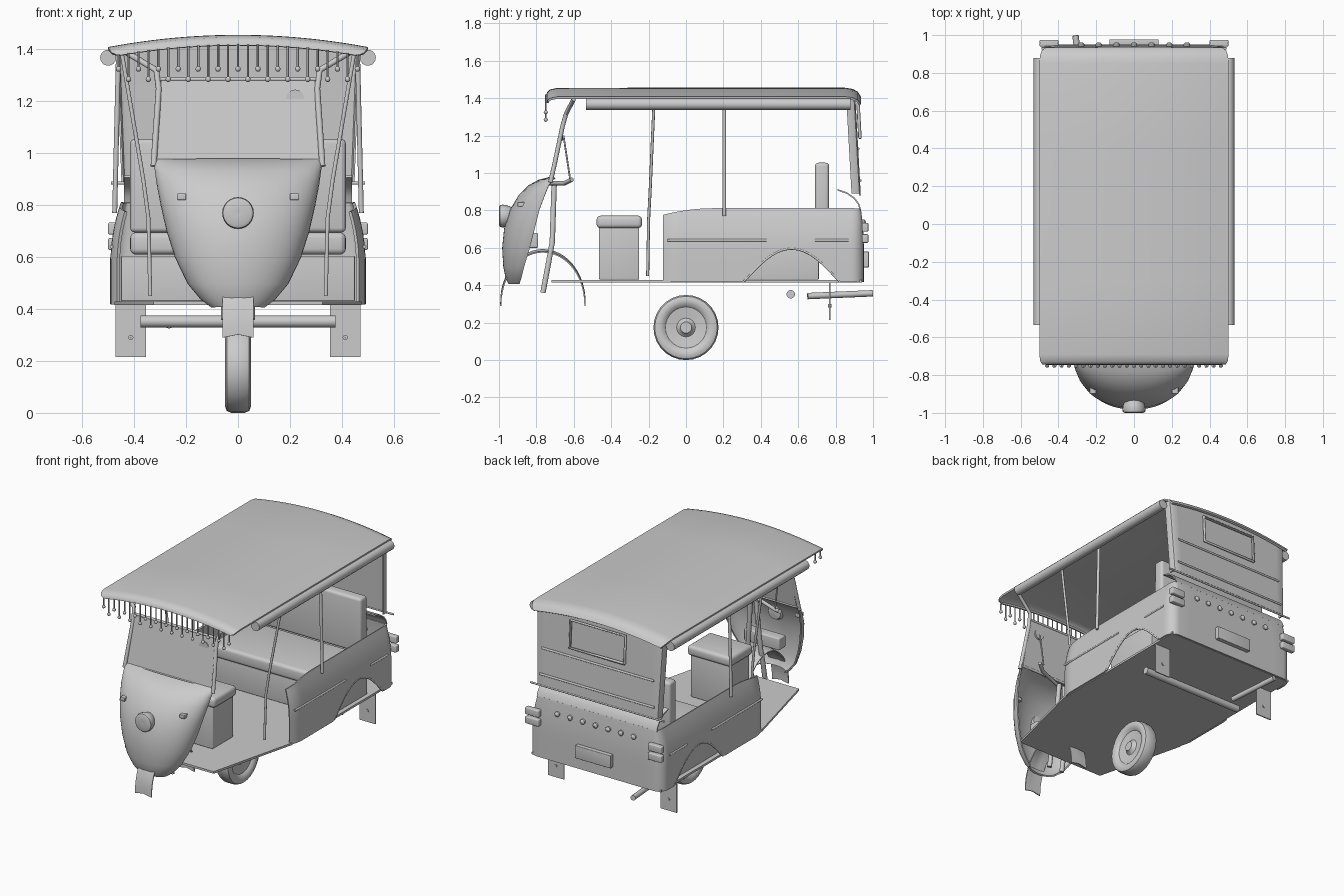
import bpy, bmesh
from math import pi, sin, cos, radians
from mathutils import Vector, Matrix

if "Cube" in bpy.data.objects:
    bpy.data.objects.remove(bpy.data.objects["Cube"])


def obj(name, verts, faces):
    me = bpy.data.meshes.new(name)
    me.from_pydata(verts, [], faces)
    bm = bmesh.new()
    bm.from_mesh(me)
    bmesh.ops.recalc_face_normals(bm, faces=bm.faces)
    bm.to_mesh(me)
    bm.free()
    ob = bpy.data.objects.new(name, me)
    bpy.context.collection.objects.link(ob)
    return ob


def grid(name, rows, thick=0.01, closed=False):
    n, m = len(rows), len(rows[0])
    faces = [(i * m + j, i * m + (j + 1) % m, (i + 1) * m + (j + 1) % m, (i + 1) * m + j)
             for i in range(n - 1) for j in range(m if closed else m - 1)]
    ob = obj(name, [p for r in rows for p in r], faces)
    if thick:
        s = ob.modifiers.new("thickness", 'SOLIDIFY')
        s.thickness, s.offset = thick, 0
    return ob


def box(name, x, y, z, bevel=0.0):
    v = [(a, b, c) for a in x for b in y for c in z]
    f = [(0, 1, 3, 2), (4, 6, 7, 5), (0, 4, 5, 1), (2, 3, 7, 6), (0, 2, 6, 4), (1, 5, 7, 3)]
    ob = obj(name, v, f)
    if bevel:
        b = ob.modifiers.new("bevel", 'BEVEL')
        b.width, b.segments = bevel, 4
    return ob


def tubes(name, paths, r, res=3):
    cu = bpy.data.curves.new(name, 'CURVE')
    cu.dimensions = '3D'
    cu.bevel_depth, cu.bevel_resolution, cu.use_fill_caps = r, res, True
    for path in paths:
        sp = cu.splines.new('POLY')
        sp.points.add(len(path) - 1)
        for p, co in zip(sp.points, path):
            p.co = (*co, 1)
    ob = bpy.data.objects.new(name, cu)
    bpy.context.collection.objects.link(ob)
    return ob


def lathe(name, profile, centre, axis, seg=24):
    # profile: (distance along axis, radius)
    c, rows = Vector(centre), []
    for d, r in profile:
        ring = []
        for k in range(seg):
            a = 2 * pi * k / seg
            u, v = r * cos(a), r * sin(a)
            ring.append(tuple(c + Vector((d, u, v) if axis == 'x' else (u, d, v))))
        rows.append(ring)
    return grid(name, rows, 0, True)


def sides(path):
    return [path, [(-x, y, z) for x, y, z in path]]


def spread(a, b, n):
    return [a + (b - a) * i / n for i in range(n + 1)]


# domed roof with rolled front and rear edges
def roof_z(x):
    return 1.45 - 0.047 * (x / 0.5) ** 2

ends = [(-.74, .035, .46), (-.738, .022, .485), (-.725, .009, .495), (-.69, .001, .5), (-.3, 0, .5), (.4, 0, .5),
        (.85, 0, .5), (.89, .006, .497), (.915, .02, .487), (.93, .045, .465)]
rows = [[(w * t, y, roof_z(w * t) - d) for t in spread(-1, 1, 24)] for y, d, w in ends]
grid("roof", rows, 0.012)

# rolled side curtains
for s in (-1, 1):
    tubes("rolled_curtain", [[(s * .5, -.535, 1.368), (s * .5, .88, 1.368)]], .031, 5)

# fringe along the front of the roof
strings, bm = [], bmesh.new()
for i, x in enumerate(spread(-.46, .46, 24)):
    low = 1.285 if i % 2 else 1.325
    strings.append([(x, -.75, roof_z(x) - .03), (x, -.75, low)])
    bmesh.ops.create_uvsphere(bm, u_segments=10, v_segments=6, radius=.011, matrix=Matrix.Translation((x, -.75, low)))
tubes("fringe_strings", strings, .0045, 1)
balls = obj("fringe_balls", [], [])
bm.to_mesh(balls.data)
bm.free()

# rear canvas wrapped around the corners
rows = []
for z in (.89, 1.05, 1.25, 1.38, 1.43):
    t = (z - .89) / .54
    w, y = .445 + .02 * t, .93 - .03 * t
    half = [(w, y - .045), (w, y - .02), (w - .006, y - .006), (w - .02, y)]
    plan = half + [(x, y) for x in spread(w - .06, -w + .06, 12)] + [(-a, b) for a, b in half[::-1]]
    rows.append([(x, b, min(z, roof_z(x) - .01)) for x, b in plan])
grid("rear_canvas", rows, .008)
tubes("rear_window_frame", [[(-.2, .93, 1.19), (.2, .93, 1.19), (.2, .92, 1.37), (-.2, .92, 1.37), (-.2, .93, 1.19)]], .009)
tubes("canvas_straps", [[(-.41, .922, 1.13), (.41, .922, 1.13)], [(-.42, .932, .96), (.42, .932, .96)]], .007)
tubes("canvas_hem", [[(-.49, .93, .885), (.49, .93, .885)]], .006)

# nose shell: z, edge y, centre y, half width
sect = [(.41, -.89, -.945, .10), (.44, -.88, -.96, .14), (.5, -.865, -.972, .19), (.6, -.835, -.978, .238),
        (.7, -.81, -.968, .27), (.8, -.785, -.938, .293), (.88, -.755, -.89, .308), (.93, -.735, -.84, .315),
        (.96, -.715, -.785, .32), (.974, -.70, -.73, .322)]
rows = [[(w * cos(a), e + (f - e) * sin(a), z) for a in spread(0, pi, 24)] for z, e, f, w in sect]
grid("nose_shell", rows, .01)
lathe("headlight", [(.07, .001), (.065, .045), (.03, .058), (.01, .061), (-.005, .058), (-.01, .048), (-.006, .001)],
      (0, -.99, .77), 'y')
for s in (-1, 1):
    box("nose_indicator", (s * .2, s * .235), (-.9, -.855), (.82, .845), .004)
box("dash_box", (-.13, .13), (-.86, -.79), (.6, .68), .008)

# windscreen and its posts
grid("windscreen", [[(-.315, -.712, .97), (.315, -.712, .97)], [(-.295, -.655, 1.285), (.295, -.655, 1.285)]], .008)
tubes("windscreen_posts", sides([(.325, -.725, .95), (.318, -.70, 1.06), (.305, -.66, 1.25), (.315, -.64, 1.32),
                                 (.44, -.60, 1.395)]), .012)
tubes("windscreen_rails", [[(-.325, -.712, .97), (.325, -.712, .97)], [(-.3, -.655, 1.285), (.3, -.655, 1.285)]], .008)

# steering fork, handlebar and mirror rods
tubes("fork", sides([(.05, -.765, .36), (.05, -.735, .52), (.045, -.715, .63), (.02, -.705, .94)]), .015)
tubes("handlebar", [[(-.26, -.61, .965), (-.2, -.65, .945), (0, -.73, .945), (.2, -.65, .945), (.26, -.61, .965)]], .012)
tubes("mirror_rods", sides([(.22, -.62, .97), (.22, -.655, 1.2)]), .005)
lathe("mirror", [(-.008, .001), (-.008, .035), (.008, .035), (.008, .001)], (.22, -.665, 1.21), 'y')

# front mudguard arc
rows = [[(x, -.765 + .225 * cos(a), .31 + .28 * sin(a) - abs(x) * .2) for x in spread(-.06, .06, 6)]
        for a in spread(-.03, pi + .03, 24)]
grid("front_mudguard", rows, .007)

# wheel with tyre, rim and hub
lathe("tyre", [(-.03, .11), (-.045, .125), (-.05, .15), (-.043, .167), (-.025, .174), (.025, .174), (.043, .167),
               (.05, .15), (.045, .125), (.03, .11)], (0, 0, .174), 'x', 28)
lathe("wheel_disc", [(-.045, .001), (-.045, .03), (-.035, .034), (-.022, .05), (-.03, .112), (.03, .112), (.022, .05),
                     (.035, .034), (.045, .03), (.045, .001)], (0, 0, .174), 'x', 28)

# floor tapering to the front
plan = [(.475, .94), (.475, -.12), (.325, -.72)]
grid("floor", [[(x, y, .422) for x, y in plan], [(-x, y, .422) for x, y in plan]], .014)

# seats
box("driver_seat_base", (-.14, .14), (-.465, -.25), (.43, .71), .006)
box("driver_seat_cushion", (-.16, .16), (-.478, -.235), (.705, .772), .022)
box("rear_seat_base", (-.45, .45), (.31, .71), (.43, .605), .005)
box("rear_seat_cushion", (-.415, .415), (.29, .71), (.61, .695), .022)
box("rear_backrest", (-.415, .415), (.69, .765), (.695, 1.055), .018)

# rear tub with wheel arches cut into its lower edge
half = [(.485, y, 1, 0) for y in spread(-.12, .87, 48)]
half += [(.425 + .06 * cos(a), .885 + .06 * sin(a), cos(a), sin(a)) for a in spread(0, pi / 2, 6)]
path = half + [(x, .945, 0, 1) for x in spread(.34, -.34, 8)] + [(-x, y, -n, m) for x, y, n, m in half[::-1]]


def arch(y):
    t = min(1, abs(y - .565) / .262)
    return .417 + .178 * (1 - t * t) ** 1.2

rows = []
for k in spread(0, 1, 10):
    row = []
    for x, y, nx, ny in path:
        lo, hi = arch(y), .81 - .035 * max(0, (.15 - y) / .27) ** 2
        z = lo + (hi - lo) * k
        inset = .04 * max(0, (z - .58) / .23) ** 2 + .025 * max(0, (-.03 - y) / .09) ** 2
        row.append((x - nx * inset, y - ny * inset * .4, z))
    rows.append(row)
grid("rear_tub", rows, .012)
grid("rear_ledge", [[(x, y, z) for x in spread(-.44, .44, 4)] for y, z in
                    [(.932, .805), (.922, .835), (.9, .865), (.86, .893), (.81, .91)]], .008)
tubes("arch_lips", sides([(.487, y, arch(y)) for y in spread(.31, .82, 28)]), .006)
tubes("side_trim", sides([(.487, -.1, .64), (.487, .43, .64)]) + sides([(.487, .69, .64), (.487, .87, .64)]), .007)

# canopy posts
tubes("front_posts", sides([(.338, -.205, .45), (.345, -.2, .75), (.365, -.192, .9), (.45, -.17, 1.4)]), .008)
tubes("middle_posts", sides([(.475, .205, .77), (.46, .205, 1.4)]), .01)

# tail lights, number plate, studs
for s in (-1, 1):
    for z in (.65, .71):
        box("tail_light", (s * .4, s * .5), (.94, .975), (z - .023, z + .023), .006)
box("rear_plate", (-.13, .13), (.945, .978), (.495, .58), .004)
for x in spread(-.28, .28, 6):
    lathe("rear_stud", [(-.03, .017), (.008, .017), (.015, .01), (.017, .001)], (x, .945, .735), 'y', 12)

# mud flaps, axle, exhaust
for s in (-1, 1):
    box("mud_flap", (s * .355, s * .472), (.765, .773), (.215, .42))
    lathe("flap_stud", [(-.01, .001), (-.01, .01), (.01, .01), (.01, .001)], (s * .413, .769, .29), 'y', 10)
tubes("axle", [[(-.375, .56, .352), (.375, .56, .352)]], .023, 4)
tubes("exhaust", [[(-.265, .65, .342), (-.31, .998, .357)]], .017, 4)

# turn everything into meshes and shade
for ob in list(bpy.context.scene.objects):
    bpy.ops.object.select_all(action='DESELECT')
    ob.select_set(True)
    bpy.context.view_layer.objects.active = ob
    bpy.ops.object.convert(target='MESH')
    bpy.ops.object.shade_smooth_by_angle(angle=radians(38))
